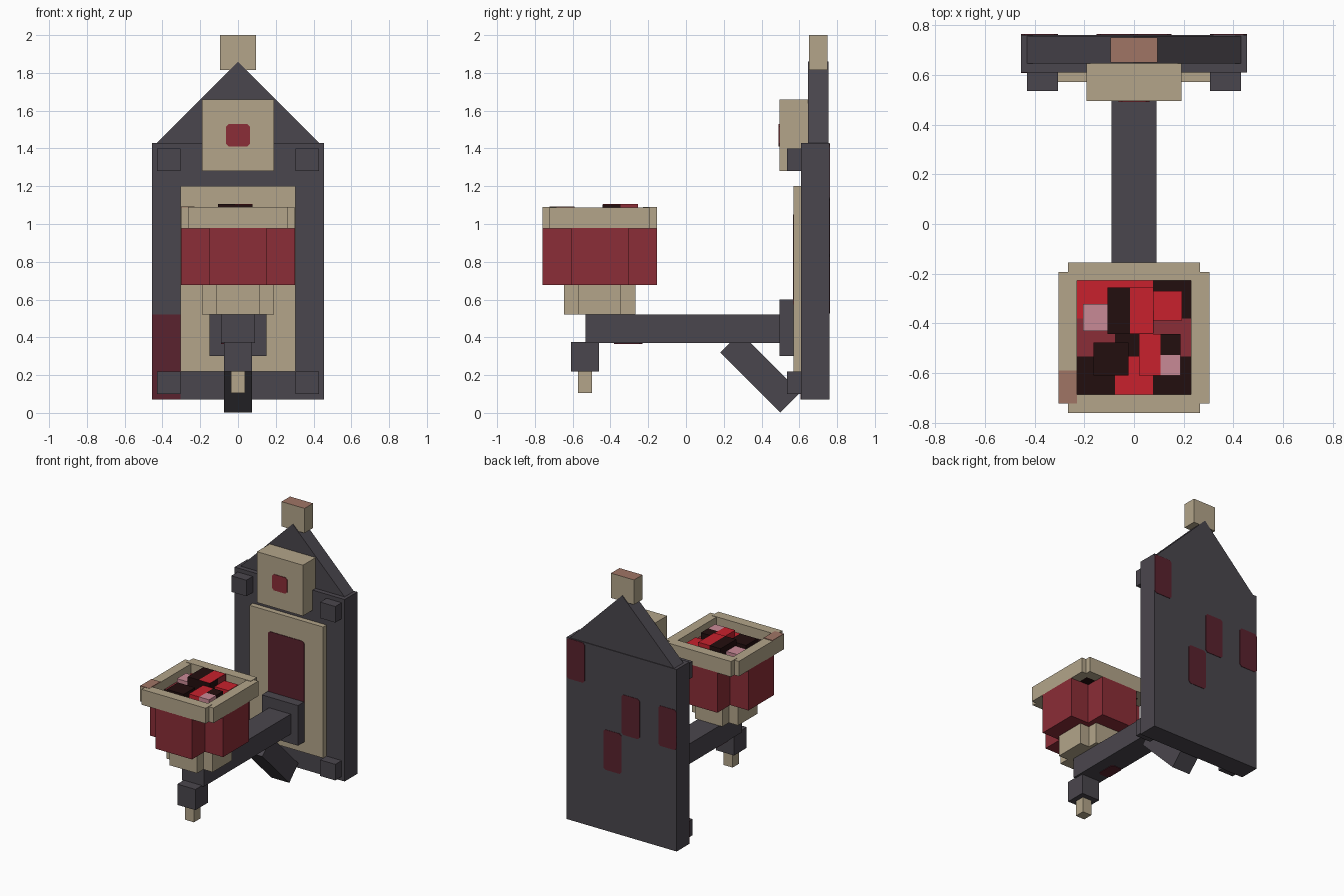
import bpy, bmesh, math
from mathutils import Matrix, Vector

cube = bpy.data.objects.get("Cube")
if cube:
    bpy.data.objects.remove(cube, do_unlink=True)


def material(name, code):
    srgb = [int(code[i:i + 2], 16) / 255 for i in (0, 2, 4)]
    colour = [c / 12.92 if c < 0.04 else ((c + 0.055) / 1.055) ** 2.4 for c in srgb] + [1]
    mat = bpy.data.materials.new(name)
    mat.use_nodes = True
    mat.diffuse_color = colour
    mat.node_tree.nodes["Principled BSDF"].inputs["Base Color"].default_value = colour
    return mat


SLATE = material("slate", "4A464D")
TAN = material("pale_stone", "B3A58A")
RED = material("deep_red", "8B2D37")
MAROON = material("dark_maroon", "5A222E")
EMBER = material("ember_red", "C8212D")
COAL = material("coal_black", "220E0E")
PINK = material("ash_pink", "C98A96")
CLAY = material("faded_clay", "A07565")


def finish(name, bm, *mats):
    bmesh.ops.recalc_face_normals(bm, faces=bm.faces)
    mesh = bpy.data.meshes.new(name)
    bm.to_mesh(mesh)
    bm.free()
    for mat in mats:
        mesh.materials.append(mat)
    obj = bpy.data.objects.new(name, mesh)
    bpy.context.scene.collection.objects.link(obj)
    return obj


def box(name, mat, x, y, z):
    """Box from a (low, high) range on each axis."""
    bm = bmesh.new()
    spans = (x, y, z)
    size = [hi - lo for lo, hi in spans]
    mid = Vector([(lo + hi) / 2 for lo, hi in spans])
    bmesh.ops.create_cube(bm, size=1, matrix=Matrix.Translation(mid) @ Matrix.Diagonal((*size, 1)))
    return finish(name, bm, mat)


def wide(half):
    return (-half, half)


def prism(name, mat, points, axis, lo, hi):
    """Outline extruded along y (outline in x, z) or along z (outline in x, y)."""
    bm = bmesh.new()
    rings = []
    for w in (lo, hi):
        rings.append([bm.verts.new((u, w, v) if axis == "y" else (u, v, w)) for u, v in points])
    bm.faces.new(rings[0])
    bm.faces.new(rings[1])
    for i in range(len(points)):
        j = (i + 1) % len(points)
        bm.faces.new((rings[0][i], rings[0][j], rings[1][j], rings[1][i]))
    return finish(name, bm, mat)


def patch(name, mat, u, v, axis, lo, hi, cut=0.015):
    """Thin painted plate with clipped corners."""
    (a, b), (c, d) = u, v
    outline = [(a + cut, c), (b - cut, c), (b, c + cut), (b, d - cut),
               (b - cut, d), (a + cut, d), (a, d - cut), (a, c + cut)]
    return prism(name, mat, outline, axis, lo, hi)


BOWL_Y = -0.457


def cross(name, mat, a, b, lo, hi):
    """Plus-shaped column centred on the bowl."""
    outline = [(a, -b), (a, b), (b, b), (b, a), (-b, a), (-b, b),
               (-a, b), (-a, -b), (-b, -b), (-b, -a), (b, -a), (b, -b)]
    return prism(name, mat, [(u, v + BOWL_Y) for u, v in outline], "z", lo, hi)


# Back board with gable and finial
box("back_board", SLATE, wide(0.455), (0.61, 0.76), (0.07, 1.43))
prism("gable", SLATE, [(-0.43, 1.43), (0.43, 1.43), (0, 1.86)], "y", 0.645, 0.755)
finial = box("finial", TAN, wide(0.095), (0.65, 0.75), (1.815, 2))
finial.data.materials.append(CLAY)
for face in finial.data.polygons:
    face.material_index = int(face.normal.z > 0.5)

# Crest block and its red mark
box("crest_block", TAN, wide(0.19), (0.495, 0.65), (1.28, 1.66))
patch("crest_mark", RED, wide(0.063), (1.41, 1.53), "y", 0.491, 0.497)

# Front panel and painted window
box("front_panel", TAN, wide(0.305), (0.57, 0.615), (0.22, 1.2))
patch("panel_window", MAROON, wide(0.15), (0.56, 1.05), "y", 0.566, 0.572)

# Corner studs
for side, left in (("left", 0.305), ("right", -0.43)):
    for level, low in (("upper", 1.28), ("lower", 0.1)):
        box(f"{level}_{side}_stud", SLATE, (left, left + 0.125), (0.535, 0.615), (low, low + 0.12))

# Worn maroon patches on the board
patch("front_wear", MAROON, (-0.455, -0.305), (0.07, 0.52), "y", 0.607, 0.612, 0.001)
for x, z in ((0.305, 1.125), (-0.15, 0.825), (0, 0.525), (-0.455, 0.825)):
    patch("back_wear", MAROON, (x, x + 0.15), (z, z + 0.3), "y", 0.758, 0.763)

# Bracket: mount, arm, diagonal brace, hanging drop
box("arm_mount", SLATE, wide(0.15), (0.495, 0.575), (0.3, 0.6))
box("arm", SLATE, wide(0.09), (-0.533, 0.5), (0.37, 0.52))
patch("arm_wear", MAROON, (-0.09, 0), (-0.38, -0.23), "z", 0.366, 0.372)
brace = box("arm_brace", SLATE, wide(0.075), wide(0.225), wide(0.075))
brace.rotation_euler.x = -math.pi / 4
brace.location = (0, 0.393, 0.213)
box("drop_block", SLATE, wide(0.075), (-0.61, -0.46), (0.22, 0.375))
box("drop_tip", TAN, wide(0.037), (-0.573, -0.498), (0.105, 0.225))

# Bowl foot, bowl and rim
cross("bowl_foot", TAN, 0.19, 0.114, 0.52, 0.68)
cross("bowl", RED, 0.303, 0.152, 0.677, 0.978)
for name, lo in (("front", -0.76), ("back", -0.228)):
    box(f"{name}_rim", TAN, wide(0.265), (lo, lo + 0.074), (0.975, 1.09))
for name, lo in (("left", 0.229), ("right", -0.303)):
    box(f"{name}_rim", TAN, (lo, lo + 0.074), (-0.722, -0.192), (0.975, 1.087))
box("rim_wear", CLAY, (-0.303, -0.229), (-0.722, -0.59), (1.084, 1.092))

# Ember bed: chequered tiles, listed front row to back row
box("ember_bed", COAL, wide(0.23), (-0.687, -0.227), (0.977, 1.01))
TILES = ((COAL, EMBER, COAL), (RED, COAL, RED), (EMBER, EMBER, COAL))
CELL = 0.1533
for row, colours in enumerate(TILES):
    for col, mat in enumerate(colours):
        x, y = -0.23 + col * CELL, -0.687 + row * CELL
        box("ember_tile", mat, (x, x + CELL), (y, y + CELL), (1.009, 1.016))

# Loose coals, each in one or more coloured pieces
box("tall_coal_dark", COAL, (-0.107, -0.016), (-0.44, -0.255), (1.01, 1.105))
box("tall_coal_hot", EMBER, (-0.016, 0.076), (-0.44, -0.255), (1.01, 1.105))
box("tall_coal_front", COAL, (-0.107, 0.077), (-0.442, -0.43), (1.01, 1.104))
box("tall_coal_front_side", COAL, (0.07, 0.078), (-0.44, -0.347), (1.01, 1.104))
box("tall_coal_back_side", RED, (0.07, 0.078), (-0.347, -0.256), (1.01, 1.104))
box("back_coal", EMBER, (0.07, 0.193), (-0.388, -0.27), (1.01, 1.06))
box("pale_coal", PINK, (-0.205, -0.1), (-0.43, -0.322), (1.01, 1.06))
box("front_coal", COAL, (-0.163, -0.022), (-0.61, -0.476), (1.01, 1.06))
box("side_coal_hot", EMBER, (0.02, 0.106), (-0.61, -0.442), (1.01, 1.075))
box("side_coal_dark", COAL, (0.106, 0.187), (-0.527, -0.442), (1.01, 1.075))
box("side_coal_pale", PINK, (0.106, 0.187), (-0.61, -0.527), (1.01, 1.075))
